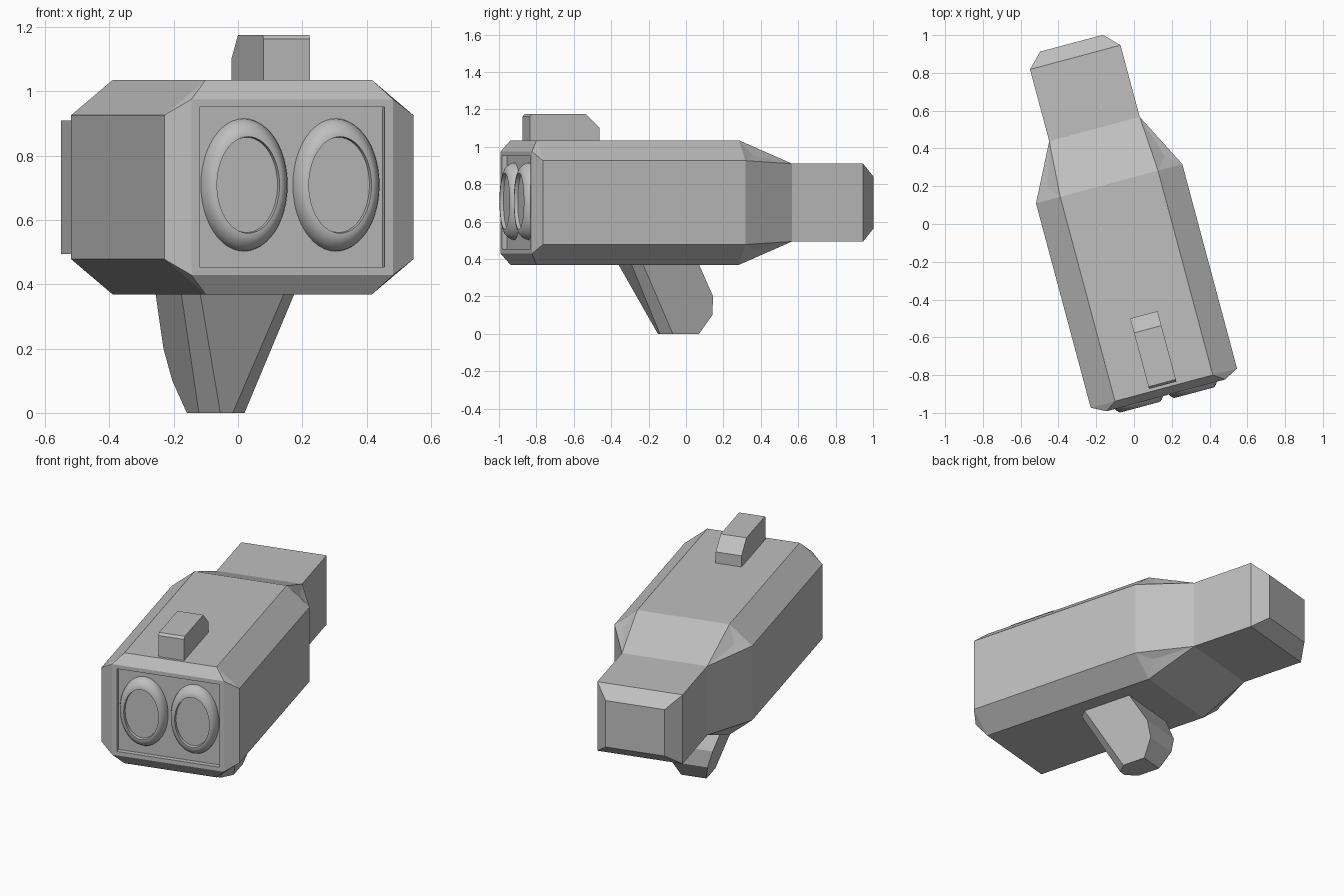
import bpy, bmesh, math
from mathutils import Matrix

if "Cube" in bpy.data.objects:
    bpy.data.objects.remove(bpy.data.objects["Cube"])

TURN = Matrix.Rotation(math.radians(15), 4, 'Z')   # whole model is turned 15 degrees
CX, CZ = -0.072, 0.702                             # body axis before turning

grey = bpy.data.materials.new("plain grey")
grey.diffuse_color = (0.52, 0.52, 0.52, 1)
grey.use_nodes = True
grey.node_tree.nodes["Principled BSDF"].inputs["Base Color"].default_value = grey.diffuse_color


def finish(bm, name, smooth=False):
    bmesh.ops.recalc_face_normals(bm, faces=bm.faces[:])
    bm.transform(TURN)
    me = bpy.data.meshes.new(name)
    bm.to_mesh(me)
    bm.free()
    me.materials.append(grey)
    ob = bpy.data.objects.new(name, me)
    bpy.context.collection.objects.link(ob)
    if smooth:
        bpy.ops.object.select_all(action='DESELECT')
        ob.select_set(True)
        bpy.context.view_layer.objects.active = ob
        bpy.ops.object.shade_smooth_by_angle(angle=math.radians(40))
    return ob


def skin(bm, a, b):
    n = len(a)
    for i in range(n):
        bm.faces.new((a[i], a[(i + 1) % n], b[(i + 1) % n], b[i]))


CORNERS = ((1, 1), (-1, 1), (-1, -1), (1, -1))


def rect(bm, y, w, h):
    return [bm.verts.new((CX + sx * w, y, CZ + sz * h)) for sx, sz in CORNERS]


def octagon(bm, y):
    ring = []
    for sx, sz in CORNERS:
        pair = [(0.401, 0.224), (0.268, 0.333)]    # side point, then top/bottom point
        if sx * sz < 0:
            pair.reverse()
        ring += [bm.verts.new((CX + sx * w, y, CZ + sz * h)) for w, h in pair]
    return ring


def octagon_to_rect(bm, o, r, dent=None):
    for i in range(4):
        j = (i + 1) % 4
        bm.faces.new((o[2 * i + 1], o[2 * j], r[j], r[i]))
        tri = (o[2 * i], o[2 * i + 1], r[i])
        if dent:
            sx, sz = CORNERS[i]
            m = bm.verts.new((CX + sx * dent[0], dent[1], CZ + sz * dent[2]))
            for k in range(3):
                bm.faces.new((tri[k], tri[(k + 1) % 3], m))
        else:
            bm.faces.new(tri)


# Body: recessed front panel, chamfered barrel, tapered neck and rear block
bm = bmesh.new()
floor = rect(bm, -0.892, 0.298, 0.249)
rim = rect(bm, -0.92, 0.298, 0.249)
front = rect(bm, -0.92, 0.325, 0.273)
oct_front = octagon(bm, -0.88)
oct_back = octagon(bm, 0.24)
neck = rect(bm, 0.54, 0.248, 0.208)
block = rect(bm, 0.933, 0.248, 0.208)
end = rect(bm, 1.01, 0.172, 0.14)
bm.faces.new(floor)
skin(bm, floor, rim)
skin(bm, rim, front)
octagon_to_rect(bm, oct_front, front)
skin(bm, oct_front, oct_back)
octagon_to_rect(bm, oct_back, neck, dent=(0.322, 0.305, 0.25))
skin(bm, neck, block)
skin(bm, block, end)
bm.faces.new(end)
finish(bm, "body")

# Two oval lenses: rounded rims around sunken discs
PROFILE = [(1.0, -0.888), (0.985, -0.906), (0.94, -0.922), (0.87, -0.936),
           (0.79, -0.944), (0.725, -0.945), (0.715, -0.925)]
SEG = 48
for side, name in ((-1, "left_lens"), (1, "right_lens")):
    bm = bmesh.new()
    rings = []
    for f, y in PROFILE:
        rings.append([bm.verts.new((CX + side * 0.148 + 0.139 * f * math.cos(t), y,
                                    0.709 + 0.207 * f * math.sin(t)))
                      for t in (2 * math.pi * i / SEG for i in range(SEG))])
    for a, b in zip(rings, rings[1:]):
        skin(bm, a, b)
    bm.faces.new(rings[-1])
    bm.faces.new(rings[0])
    finish(bm, name, smooth=True)

# Top sight: side profile (y, z) extruded across x
bm = bmesh.new()
SIGHT = [(-0.864, 1.02), (-0.864, 1.163), (-0.852, 1.176),
         (-0.557, 1.176), (-0.478, 1.102), (-0.478, 1.02)]
sides = [[bm.verts.new((x, y, z)) for y, z in SIGHT] for x in (-0.149, 0.001)]
skin(bm, *sides)
for s in sides:
    bm.faces.new(s)
finish(bm, "top_sight")

# Handle: tapering six-sided sections, raked towards the back
bm = bmesh.new()
rings = []
for z, back in ((0, 0.072), (0.1, 0.137), (0.2, 0.134), (0.37, 0.043), (0.40, 0.027)):
    wf, w = 0.02 + 0.31 * z, 0.0735 + 0.293 * z
    yf, yb = -0.131 - 0.505 * z, -0.073 - 0.524 * z
    rings.append([bm.verts.new((CX + x, y, z)) for x, y in
                  ((-wf, yf), (wf, yf), (w, yb), (w, back), (-w, back), (-w, yb))])
for a, b in zip(rings, rings[1:]):
    skin(bm, a, b)
bm.faces.new(rings[0])
bm.faces.new(rings[-1])
finish(bm, "handle")
